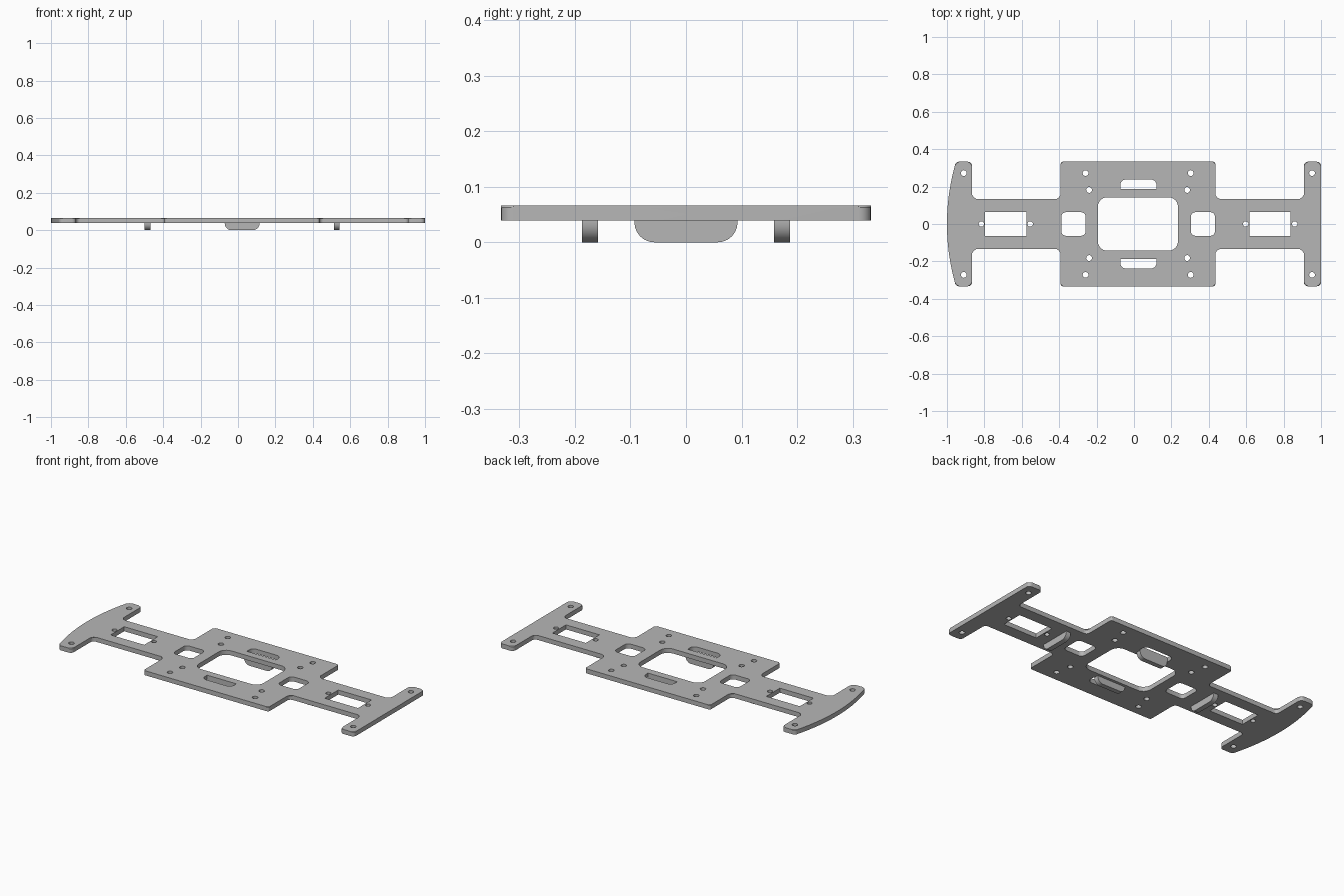
import bpy, bmesh, math
from mathutils import Vector

cube = bpy.data.objects.get("Cube")
if cube:
    bpy.data.objects.remove(cube, do_unlink=True)

BOTTOM, TOP, CHAMFER = 0.039, 0.066, 0.0035
MID_X = 0.022  # centre of the wide middle deck

grey = bpy.data.materials.new("plain grey")
grey.use_nodes = True
grey.diffuse_color = (0.47, 0.47, 0.47, 1)
grey.node_tree.nodes["Principled BSDF"].inputs["Base Color"].default_value = (0.47, 0.47, 0.47, 1)


def fillet(corners, steps=6):
    """Round each (x, y, radius) corner of a closed profile."""
    pts = []
    for i, (x, y, r) in enumerate(corners):
        p = Vector((x, y))
        if r == 0:
            pts.append(p)
            continue
        a = (Vector(corners[i - 1][:2]) - p).normalized()
        b = (Vector(corners[(i + 1) % len(corners)][:2]) - p).normalized()
        half = a.angle(b) / 2
        centre = p + (a + b).normalized() * r / math.sin(half)
        start = p + a * r / math.tan(half) - centre
        end = p + b * r / math.tan(half) - centre
        sweep = start.angle_signed(end)
        for k in range(steps + 1):
            t = -sweep * k / steps
            c, s = math.cos(t), math.sin(t)
            pts.append(centre + Vector((start.x * c - start.y * s, start.x * s + start.y * c)))
    return pts


def rect(x0, x1, y0, y1, r=0, r_top=None):
    top = r if r_top is None else r_top
    return fillet([(x0, y0, r), (x1, y0, r), (x1, y1, top), (x0, y1, top)])


def circle(x, y, r, n=20):
    return [Vector((x + r * math.cos(math.tau * k / n), y + r * math.sin(math.tau * k / n)))
            for k in range(n)]


def extrude(bm, profile, low, high, place=lambda p, h: (p.x, p.y, h)):
    """Turn a closed profile into a prism; returns the cap at the high end."""
    a = [bm.verts.new(place(p, low)) for p in profile]
    b = [bm.verts.new(place(p, high)) for p in profile]
    n = len(profile)
    bm.faces.new(a[::-1])
    cap = bm.faces.new(b)
    for i in range(n):
        j = (i + 1) % n
        bm.faces.new((a[i], a[j], b[j], b[i]))
    return cap


def make_object(name, bm):
    bmesh.ops.recalc_face_normals(bm, faces=bm.faces)
    mesh = bpy.data.meshes.new(name)
    bm.to_mesh(mesh)
    bm.free()
    mesh.materials.append(grey)
    obj = bpy.data.objects.new(name, mesh)
    bpy.context.collection.objects.link(obj)
    return obj


def smooth(obj):
    bpy.ops.object.select_all(action="DESELECT")
    obj.select_set(True)
    bpy.context.view_layer.objects.active = obj
    bpy.ops.object.shade_smooth_by_angle(angle=math.radians(30))


# Plate outline: upper half from right to left, mirrored, with a bowed left end
R = 0.022
upper = [(1.0, 0.333, R), (0.908, 0.333, R), (0.908, 0.134, R), (0.435, 0.134, R),
         (0.435, 0.333, 0.012), (-0.392, 0.333, 0.012), (-0.392, 0.134, R),
         (-0.866, 0.134, R), (-0.866, 0.333, R), (-0.953, 0.333, R)]
bow = [(-1 + 0.43 * y * y, y, 0) for y in (k * 0.03 for k in range(9, -10, -1))]
lower = [(x, -y, r) for x, y, r in reversed(upper)]
bm = bmesh.new()
cap = extrude(bm, fillet(upper + bow + lower), BOTTOM, TOP)
bmesh.ops.bevel(bm, geom=list(cap.edges), offset=CHAMFER, segments=1, affect="EDGES")
plate = make_object("chassis_plate", bm)

# Openings in the plate
holes = [rect(-0.193, 0.235, -0.143, 0.143, 0.05),
         rect(-0.388, -0.259, -0.063, 0.063, 0.024),
         rect(0.304, 0.433, -0.063, 0.063, 0.024),
         rect(-0.797, -0.575, -0.064, 0.064),
         rect(0.617, 0.838, -0.064, 0.064),
         rect(-0.073, 0.12, 0.187, 0.238, 0, 0.03),
         rect(-0.073, 0.12, -0.238, -0.187, 0.03, 0)]
holes += [circle(x, 0, 0.0145) for x in (-0.816, -0.555, 0.597, 0.859)]
for side in (1, -1):
    holes += [circle(x, side * 0.272, 0.0155) for x in (-0.91, -0.259, 0.303, 0.952)]
    holes += [circle(x, side * 0.182, 0.0155) for x in (-0.24, 0.284)]
bm = bmesh.new()
for hole in holes:
    extrude(bm, hole, BOTTOM - 0.05, TOP + 0.05)
cutter = make_object("opening_cutter", bm)
cutter.hide_render = True
cut = plate.modifiers.new("openings", "BOOLEAN")
cut.operation, cut.solver, cut.object = "DIFFERENCE", "EXACT", cutter
bpy.context.view_layer.objects.active = plate
bpy.ops.object.modifier_apply(modifier=cut.name)
bpy.data.objects.remove(cutter, do_unlink=True)
smooth(plate)

# Hanging tabs with rounded lower corners
tab = rect(-0.093, 0.093, 0, BOTTOM + 0.001, 0.036, 0)
for name, y in (("back_tab", 0.173), ("front_tab", -0.173)):
    bm = bmesh.new()
    extrude(bm, tab, y - 0.014, y + 0.014, lambda p, h: (p.x + MID_X, h, p.y))
    smooth(make_object(name, bm))
for name, x in (("right_tab", -0.484), ("left_tab", 0.527)):
    bm = bmesh.new()
    extrude(bm, tab, x - 0.015, x + 0.015, lambda p, h: (h, p.x, p.y))
    smooth(make_object(name, bm))
